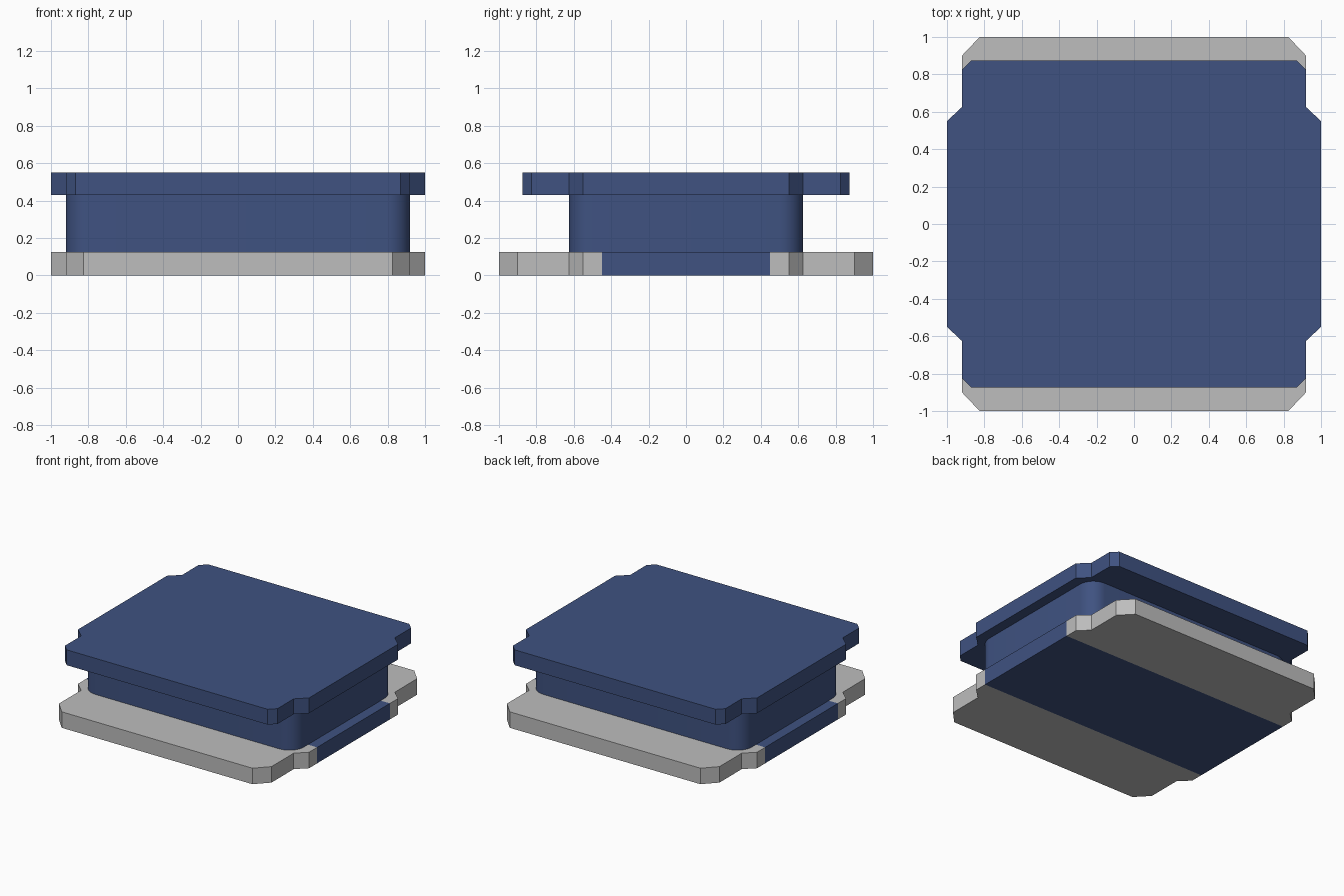
import bpy, bmesh, math

cube = bpy.data.objects.get("Cube")
if cube:
    bpy.data.objects.remove(cube, do_unlink=True)


def material(name, rgb):
    m = bpy.data.materials.new(name)
    m.use_nodes = True
    m.diffuse_color = (*rgb, 1)
    m.node_tree.nodes["Principled BSDF"].inputs["Base Color"].default_value = (*rgb, 1)
    return m


BLUE = material("dark blue", (0.05, 0.085, 0.22))
GREY = material("light grey", (0.51, 0.51, 0.51))


def mirrored(quarter):
    """Turn a corner outline, running from front to side, into a full closed loop."""
    right = quarter + [(x, -y) for x, y in reversed(quarter)]
    return right + [(-x, y) for x, y in reversed(right)]


def slab(name, quarter, z0, z1, mats, band=None):
    """Extrude an outline; faces within |y| < band take the second material."""
    bm = bmesh.new()
    face = bm.faces.new([bm.verts.new((x, y, z0)) for x, y in mirrored(quarter)])
    ext = bmesh.ops.extrude_face_region(bm, geom=[face], use_keep_orig=True)
    top = [v for v in ext["geom"] if isinstance(v, bmesh.types.BMVert)]
    bmesh.ops.translate(bm, verts=top, vec=(0, 0, z1 - z0))
    if band:
        for y in (-band, band):
            bmesh.ops.bisect_plane(bm, geom=bm.verts[:] + bm.edges[:] + bm.faces[:],
                                   plane_co=(0, y, 0), plane_no=(0, 1, 0))
        for f in bm.faces:
            f.material_index = int(abs(f.calc_center_median().y) < band)
    bmesh.ops.recalc_face_normals(bm, faces=bm.faces[:])
    mesh = bpy.data.meshes.new(name)
    bm.to_mesh(mesh)
    bm.free()
    for m in mats:
        mesh.materials.append(m)
    ob = bpy.data.objects.new(name, mesh)
    bpy.context.collection.objects.link(ob)
    return ob


# Base plate: notched corners, blue band across the middle
slab("base_plate", [(0.825, -1), (0.92, -0.9), (0.92, -0.625), (1, -0.55)],
     0, 0.125, [GREY, BLUE], band=0.45)

# Core block with rounded upright corners
R = 0.125
arc = [math.radians(-90 + 90 * i / 10) for i in range(11)]
core = slab("core_block",
            [(0.92 - R + R * math.cos(a), -0.625 + R + R * math.sin(a)) for a in arc],
            0.125, 0.43, [BLUE])
bpy.ops.object.select_all(action='DESELECT')
core.select_set(True)
bpy.context.view_layer.objects.active = core
bpy.ops.object.shade_smooth_by_angle(angle=math.radians(30))

# Top plate: slightly shorter, with small chamfers
slab("top_plate", [(0.87, -0.875), (0.92, -0.825), (0.92, -0.625), (1, -0.55)],
     0.43, 0.55, [BLUE])
